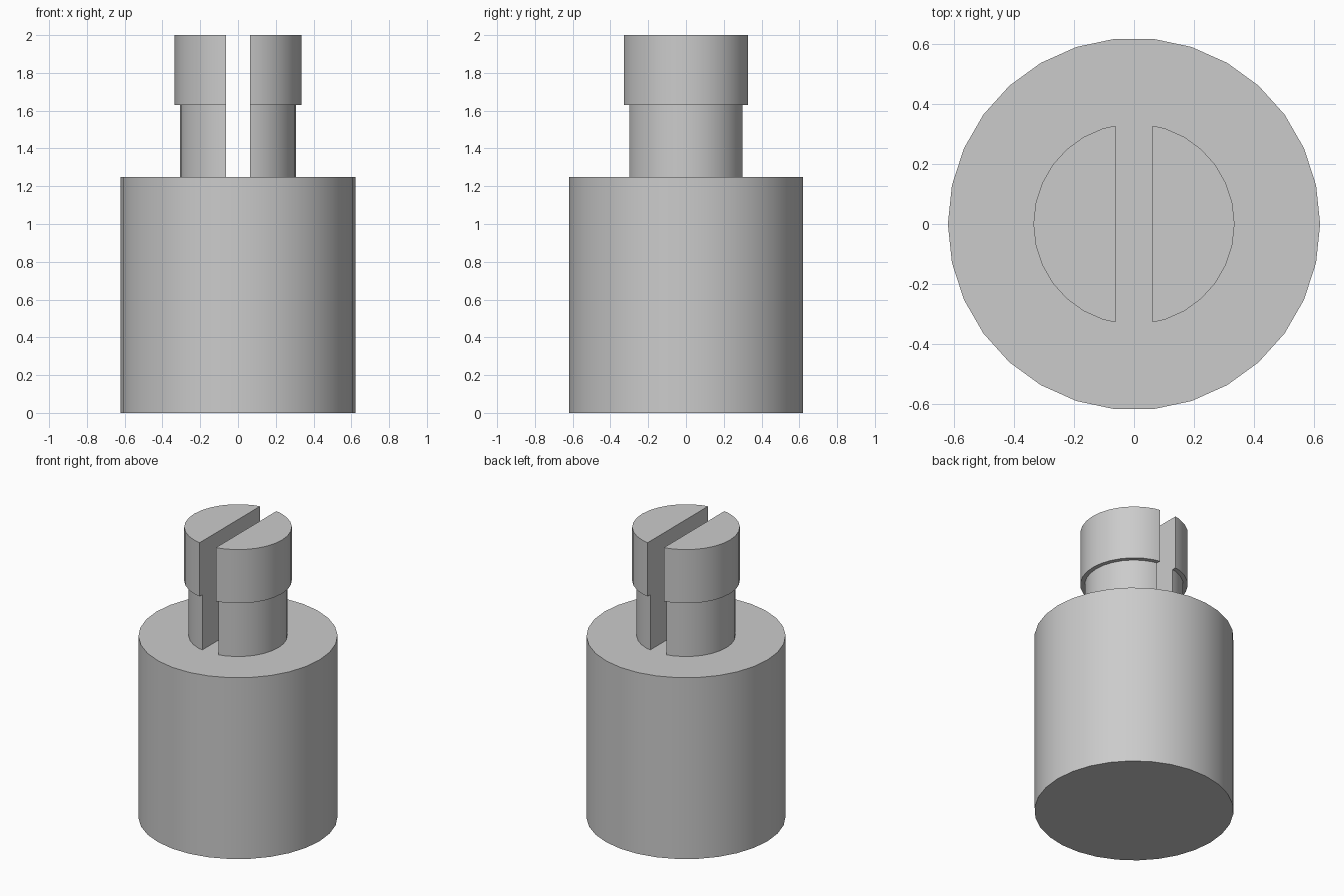
import bpy, bmesh
from math import cos, sin, tau, radians

SIDES = 30
SLOT_HALF = 0.0625

cube = bpy.data.objects.get("Cube")
if cube:
    bpy.data.objects.remove(cube, do_unlink=True)

grey = bpy.data.materials.new("plain_grey")
grey.use_nodes = True
colour = (0.6, 0.6, 0.6, 1)
grey.diffuse_color = colour
grey.node_tree.nodes["Principled BSDF"].inputs["Base Color"].default_value = colour


def turned(profile):
    """Closed solid of revolution from (radius, height) pairs, bottom to top."""
    bm = bmesh.new()
    rings = [[bm.verts.new((r * cos(tau * i / SIDES), r * sin(tau * i / SIDES), z))
              for i in range(SIDES)] for r, z in profile]
    for low, high in zip(rings, rings[1:]):
        for i in range(SIDES):
            j = (i + 1) % SIDES
            bm.faces.new((low[i], low[j], high[j], high[i]))
    bm.faces.new(reversed(rings[0]))
    bm.faces.new(rings[-1])
    return bm


def finish(bm, name):
    bmesh.ops.recalc_face_normals(bm, faces=bm.faces)
    mesh = bpy.data.meshes.new(name)
    bm.to_mesh(mesh)
    bm.free()
    mesh.materials.append(grey)
    obj = bpy.data.objects.new(name, mesh)
    bpy.context.collection.objects.link(obj)
    bpy.ops.object.select_all(action='DESELECT')
    obj.select_set(True)
    bpy.context.view_layer.objects.active = obj
    bpy.ops.object.shade_smooth_by_angle(angle=radians(30))
    return obj


# Wide cylindrical body
finish(turned([(0.622, 0), (0.622, 1.25)]), "body")

# Stepped pin, sunk slightly into the body; one half is cut at the slot wall
pin = turned([(0.308, 1.24), (0.308, 1.63), (0.336, 1.63), (0.336, 2)])
cut = bmesh.ops.bisect_plane(
    pin, geom=pin.verts[:] + pin.edges[:] + pin.faces[:],
    plane_co=(SLOT_HALF, 0, 0), plane_no=(1, 0, 0), clear_inner=True)
wall = [e for e in cut["geom_cut"] if isinstance(e, bmesh.types.BMEdge)]
bmesh.ops.edgeloop_fill(pin, edges=wall)
slotted_pin = finish(pin, "slotted_pin")

# The other half, across the slot
mirror = slotted_pin.modifiers.new("other_half", 'MIRROR')
mirror.use_axis = (True, False, False)
mirror.use_mirror_merge = False
